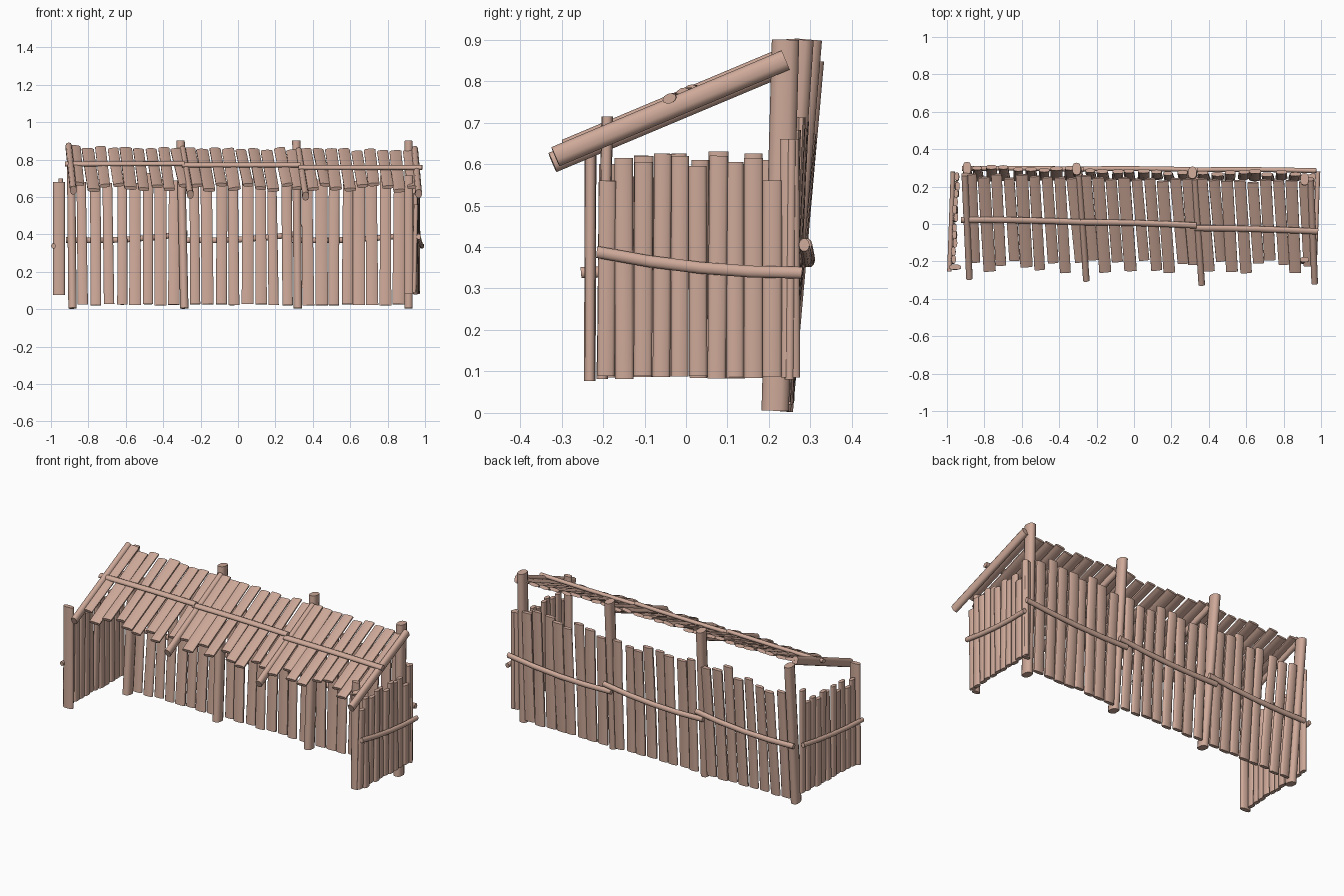
import bpy, bmesh, math, random
from mathutils import Vector

if "Cube" in bpy.data.objects:
    bpy.data.objects.remove(bpy.data.objects["Cube"])

random.seed(7)
R = random.uniform
WOOD = bpy.data.materials.new("wood")
WOOD.diffuse_color = (0.62, 0.40, 0.32, 1)
WOOD.use_nodes = True
WOOD.node_tree.nodes["Principled BSDF"].inputs["Base Color"].default_value = WOOD.diffuse_color


def log(bm, p0, p1, width, thick, side, bend=(0, 0, 0), box=0.75, taper=1.0):
    """Flattened rounded log from p0 to p1; 'side' is its width direction."""
    p0, p1, bend = Vector(p0), Vector(p1), Vector(bend)
    d = (p1 - p0).normalized()
    u = Vector(side)
    u = (u - d * u.dot(d)).normalized()
    v = d.cross(u)
    rings = []
    for i in range(5):
        t = i / 4
        c = p0.lerp(p1, t) + bend * (4 * t * (1 - t))
        k = 1 + (taper - 1) * t
        ring = []
        for j in range(10):
            a = 2 * math.pi * (j + 0.5) / 10
            ca, sa = math.cos(a), math.sin(a)
            x = math.copysign(abs(ca) ** box, ca) * width / 2 * k
            y = math.copysign(abs(sa) ** box, sa) * thick / 2 * k
            ring.append(bm.verts.new(c + u * x + v * y))
        rings.append(ring)
    for a, b in zip(rings, rings[1:]):
        for j in range(10):
            n = (j + 1) % 10
            bm.faces.new((a[j], a[n], b[n], b[j]))
    bm.faces.new(rings[0][::-1])
    bm.faces.new(rings[-1])


def finish(bm, name):
    bmesh.ops.recalc_face_normals(bm, faces=bm.faces)
    me = bpy.data.meshes.new(name)
    bm.to_mesh(me)
    bm.free()
    me.materials.append(WOOD)
    ob = bpy.data.objects.new(name, me)
    bpy.context.collection.objects.link(ob)
    bpy.ops.object.select_all(action='DESELECT')
    ob.select_set(True)
    bpy.context.view_layer.objects.active = ob
    bpy.ops.object.shade_smooth_by_angle(angle=math.radians(60))


X, Y = (1, 0, 0), (0, 1, 0)

# Back posts: (bottom x, bottom y, top x, top y, top z)
posts = [(-0.885, 0.225, -0.893, 0.30, 0.85), (-0.287, 0.22, -0.307, 0.295, 0.90),
         (0.32, 0.215, 0.312, 0.275, 0.90), (0.912, 0.215, 0.912, 0.24, 0.90)]
bm = bmesh.new()
for bx, by, tx, ty, tz in posts:
    log(bm, (bx, by, 0.005), (tx, ty, tz), 0.046, 0.066, X)
finish(bm, "back_posts")

# Back wall planks, filling the bays between posts and leaning outward
bm = bmesh.new()
for a, b in zip(posts, posts[1:]):
    n = 8
    for i in range(n):
        t = (i + 0.5 + R(-.05, .05)) / n
        x = a[0] + 0.022 + (b[0] - a[0] - 0.044) * t
        lean = 0.30 - 0.018 * (x + 0.9)
        log(bm, (x, 0.243 + R(-.006, .006), 0.02 + R(0, .008)),
            (x + R(-.01, .006), lean + R(-.01, .01), R(0.65, 0.73)),
            R(0.056, 0.068), 0.024, X, (0, R(-.005, .005), 0), taper=R(.9, 1))
log(bm, (0.95, 0.25, 0.08), (0.95, 0.255, 0.66), 0.05, 0.024, X)
finish(bm, "back_wall_planks")

# Back wall rails, one per bay, each dropping toward the left
bm = bmesh.new()
for x0, x1, y in ((-0.92, -0.27, 0.292), (-0.32, 0.34, 0.29), (0.29, 0.975, 0.285)):
    log(bm, (x1, y, 0.405), (x0, y + 0.004, 0.37), 0.032, 0.026, (0, 0, 1),
        (0, 0.004, -0.015), 1)
finish(bm, "back_wall_rails")

# Side wall planks: top heights read from front to back
right_tops = [0.56, 0.615, 0.605, 0.625, 0.62, 0.595, 0.62, 0.605, 0.615, 0.56, 0.66]
left_tops = [0.60, 0.57, 0.62, 0.58, 0.625, 0.61, 0.63, 0.60, 0.625, 0.61, 0.70]
for name, tops, ya, xa, xb in (("right_wall_planks", right_tops, -0.193, 0.945, 0.962),
                               ("left_wall_planks", left_tops, -0.193, -0.968, -0.945)):
    bm = bmesh.new()
    for i, z in enumerate(tops):
        t = i / 10
        y = ya + 0.445 * t
        x = xa + (xb - xa) * t
        log(bm, (x + R(-.005, .005), y, 0.09 - R(0, .008)),
            (x + R(-.008, .008), y + R(-.006, .006), z), R(0.042, 0.05), 0.024, Y)
    finish(bm, name)

# Side wall rails
bm = bmesh.new()
log(bm, (0.966, -0.215, 0.388), (0.984, 0.28, 0.338), 0.03, 0.024, (0, 0, 1), (0, 0, -0.013), 1)
finish(bm, "right_wall_rail")
bm = bmesh.new()
log(bm, (-0.987, -0.253, 0.338), (-0.968, 0.28, 0.385), 0.028, 0.024, (0, 0, 1), (0, 0, -0.01), 1)
finish(bm, "left_wall_rail")

# Front corner posts
bm = bmesh.new()
log(bm, (-0.957, -0.232, 0.077), (-0.957, -0.23, 0.68), 0.064, 0.028, X)
finish(bm, "left_front_post")
bm = bmesh.new()
log(bm, (0.914, -0.202, 0.082), (0.912, -0.19, 0.715), 0.048, 0.028, X)
finish(bm, "right_front_post")

# Rafters
rafters = [(-0.905, 0.265, -0.88, -0.29), (-0.295, 0.265, -0.255, -0.30),
           (0.325, 0.245, 0.362, -0.322), (0.945, 0.24, 0.966, -0.315)]


def roof_z(y):
    return 0.745 + 0.42 * y


bm = bmesh.new()
for i, (x0, y0, x1, y1) in enumerate(rafters):
    dz = (0.012, -0.006, -0.006, 0.005)[i]
    log(bm, (x0, y0, roof_z(y0) + dz), (x1, y1, roof_z(y1) + dz), 0.036, 0.05, X, box=0.85)
finish(bm, "roof_rafters")

# Roof planks across each bay
bm = bmesh.new()
for (ax, ay, bx, _), (cx, cy, dx, _) in zip(rafters, rafters[1:]):
    n = 9
    for i in range(n):
        t = (i + 0.5) / n
        x0 = ax + (cx - ax) * t
        x1 = bx + (dx - bx) * t + R(-.008, .008)
        y0 = ay + (cy - ay) * t - 0.01 + R(-.012, .012)
        y1 = R(-0.26, -0.19)
        h = 0.004 + R(-.006, .008)
        log(bm, (x0, y0, roof_z(y0) + h), (x1, y1, roof_z(y1) + h - R(0, .008)),
            R(0.058, 0.069), 0.02, (1, 0, R(-.15, .15)))
finish(bm, "roof_planks")

# Roof battens on top of the planks
bm = bmesh.new()
for x0, x1, ya, yb in ((-0.925, -0.285, 0.022, 0.01), (-0.30, 0.335, 0.01, -0.008),
                       (0.325, 0.985, -0.022, -0.04)):
    log(bm, (x0, ya, roof_z(ya) + 0.022), (x1, yb, roof_z(yb) + 0.03), 0.034, 0.024,
        (0, 1, 0.42), (0, 0.004, 0), 1)
finish(bm, "roof_battens")
